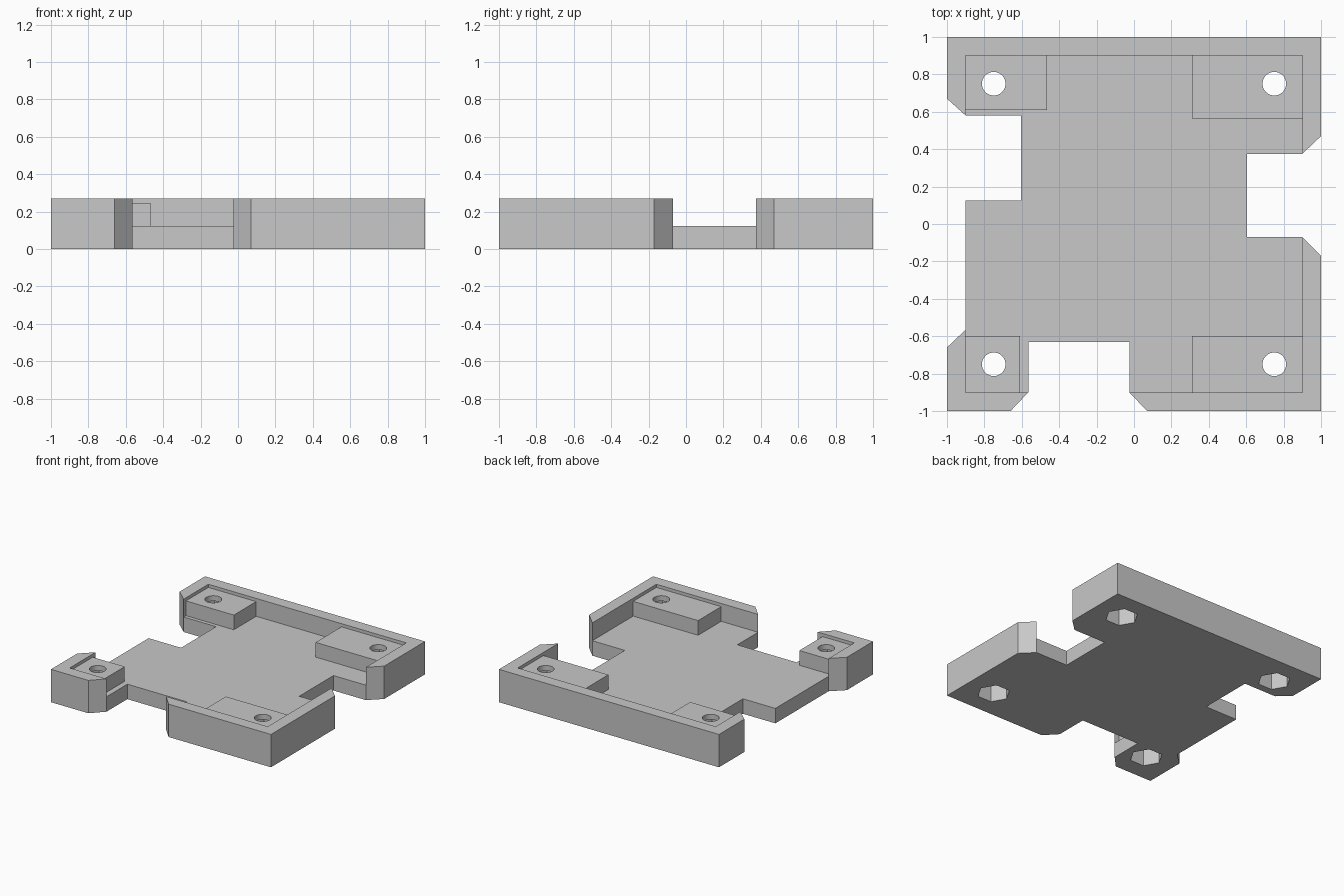
import bpy
import bmesh
from math import cos, sin, tau

if "Cube" in bpy.data.objects:
    bpy.data.objects.remove(bpy.data.objects["Cube"])

FLOOR, POST_TOP, RIM_TOP = 0.123, 0.244, 0.27
INNER = 0.9          # inside face of the rim
HOLE = 0.75          # screw hole offset from centre

grey = bpy.data.materials.new("plain grey")
grey.use_nodes = True
grey.diffuse_color = (0.58, 0.58, 0.58, 1)
grey.node_tree.nodes["Principled BSDF"].inputs["Base Color"].default_value = grey.diffuse_color


def prism(name, outline, z0, z1):
    """Extrude a counter-clockwise outline from z0 to z1."""
    bm = bmesh.new()
    base = bm.faces.new([bm.verts.new((x, y, z0)) for x, y in outline])
    top = bmesh.ops.extrude_face_region(bm, geom=[base])["geom"]
    verts = [v for v in top if isinstance(v, bmesh.types.BMVert)]
    bmesh.ops.translate(bm, verts=verts, vec=(0, 0, z1 - z0))
    bmesh.ops.recalc_face_normals(bm, faces=bm.faces)
    mesh = bpy.data.meshes.new(name)
    bm.to_mesh(mesh)
    bm.free()
    mesh.materials.append(grey)
    obj = bpy.data.objects.new(name, mesh)
    bpy.context.collection.objects.link(obj)
    return obj


def ring(cx, cy, radius, sides):
    return [(cx + radius * cos(tau * i / sides), cy + radius * sin(tau * i / sides))
            for i in range(sides)]


def cut(target, cutter):
    """Apply a boolean difference and discard the cutter."""
    mod = target.modifiers.new("cut", "BOOLEAN")
    mod.operation, mod.solver, mod.object = "DIFFERENCE", "EXACT", cutter
    bpy.context.view_layer.objects.active = target
    bpy.ops.object.modifier_apply(modifier=mod.name)
    bpy.data.objects.remove(cutter)


# Tray body with the cable notches and chamfered rim ends
tray = prism("mounting_tray", [
    (-1, -1), (-0.66, -1), (-0.565, -INNER), (-0.565, -0.63),
    (-0.025, -0.63), (-0.025, -INNER), (0.07, -1), (1, -1),
    (1, -0.17), (INNER, -0.07), (0.605, -0.07), (0.605, 0.375),
    (INNER, 0.375), (1, 0.47), (1, 1), (-1, 1), (-1, 0.67),
    (-INNER, 0.58), (-0.605, 0.58), (-0.605, 0.125),
    (-INNER, 0.125), (-INNER, -0.565), (-1, -0.66)], 0, RIM_TOP)

# Shallow recess above the corner posts
cut(tray, prism("recess_cutter", [
    (-INNER, -INNER), (INNER, -INNER), (INNER, INNER), (-INNER, INNER)], POST_TOP, 0.5))

# Deep recess that leaves the four corner posts standing
cut(tray, prism("floor_cutter", [
    (-0.61, -INNER), (0.31, -INNER), (0.31, -0.6), (INNER, -0.6),
    (INNER, 0.565), (0.31, 0.565), (0.31, INNER), (-0.465, INNER),
    (-0.465, 0.61), (-INNER, 0.61), (-INNER, -0.6), (-0.61, -0.6)], FLOOR, 0.5))

# Round screw holes with hexagonal nut pockets beneath
for sx in (-1, 1):
    for sy in (-1, 1):
        cut(tray, prism("hole_cutter", ring(sx * HOLE, sy * HOLE, 0.063, 40), -0.1, 0.5))
        cut(tray, prism("nut_cutter", ring(sx * HOLE, sy * HOLE, 0.125, 6), -0.1, 0.2))

# Smooth only the round hole walls
tray.select_set(True)
bpy.context.view_layer.objects.active = tray
bpy.ops.object.shade_smooth_by_angle(angle=0.4)
